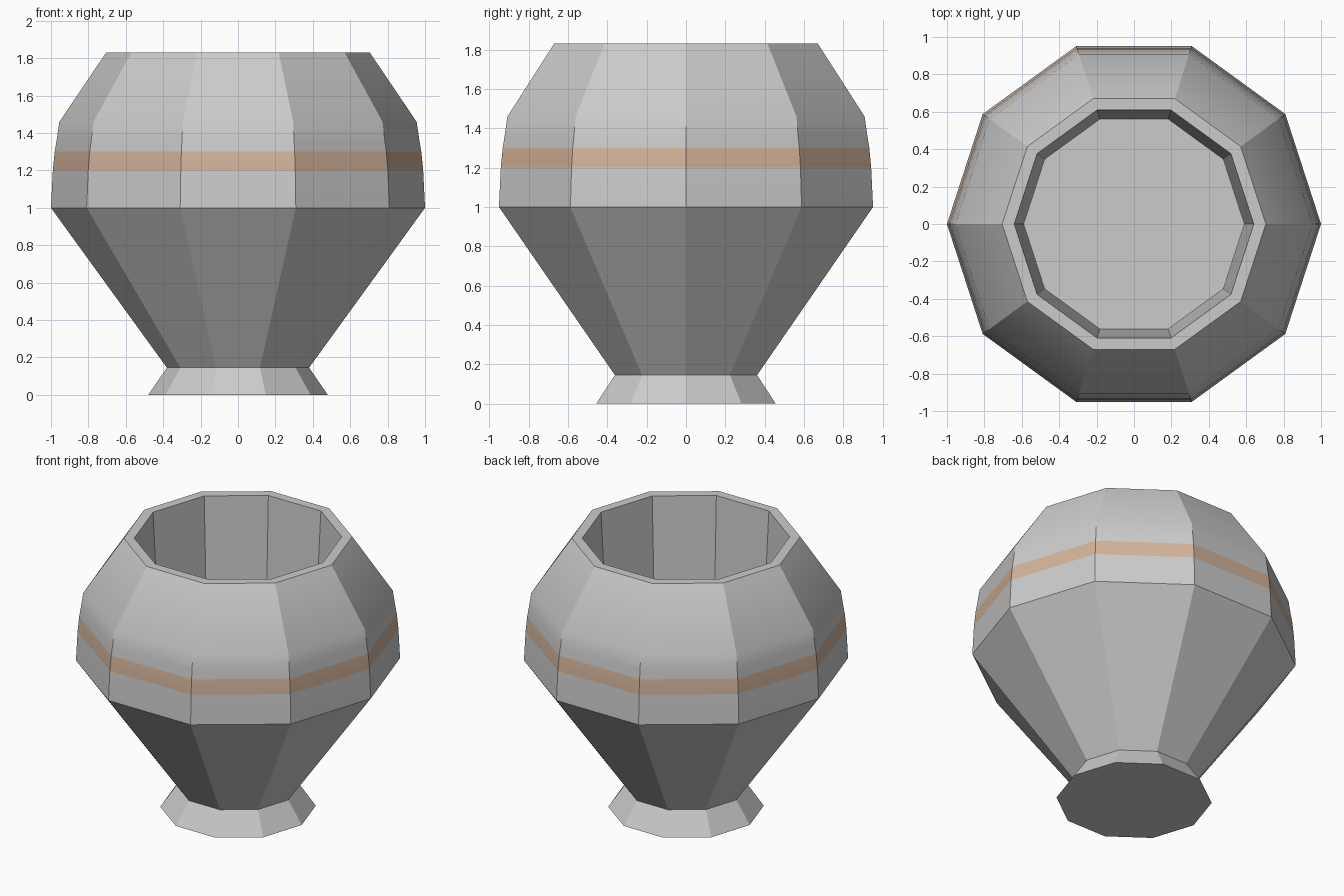
import bpy
import math

if "Cube" in bpy.data.objects:
    bpy.data.objects.remove(bpy.data.objects["Cube"])

SIDES = 10


def material(name, rgb):
    mat = bpy.data.materials.new(name)
    mat.diffuse_color = (*rgb, 1)
    mat.use_nodes = True
    mat.node_tree.nodes["Principled BSDF"].inputs["Base Color"].default_value = mat.diffuse_color
    return mat


def lathe(name, profile, cap_start=False, cap_end=False):
    """Spin (radius, z) points into a ten-sided shell."""
    verts = [(r * math.cos(math.tau * i / SIDES), r * math.sin(math.tau * i / SIDES), z)
             for r, z in profile for i in range(SIDES)]
    faces = []
    for k in range(len(profile) - 1):
        a, b = k * SIDES, (k + 1) * SIDES
        for i in range(SIDES):
            j = (i + 1) % SIDES
            faces.append((a + i, a + j, b + j, b + i))
    if cap_start:
        faces.append(tuple(reversed(range(SIDES))))
    if cap_end:
        start = (len(profile) - 1) * SIDES
        faces.append(tuple(range(start, start + SIDES)))
    mesh = bpy.data.meshes.new(name)
    mesh.from_pydata(verts, [], faces)
    obj = bpy.data.objects.new(name, mesh)
    bpy.context.collection.objects.link(obj)
    bpy.ops.object.select_all(action='DESELECT')
    obj.select_set(True)
    bpy.context.view_layer.objects.active = obj
    bpy.ops.object.shade_smooth_by_angle(angle=math.radians(28))
    return obj


# Flared foot with closed underside
lathe("foot", [(0.48, 0), (0.38, 0.145)], cap_start=True)

# Vase body: lower cone, belly, shoulder, rim, inner wall and floor
body = lathe("vase_body", [
    (0.38, 0.145), (1.0, 1.0), (0.99, 1.2), (0.98, 1.3), (0.97, 1.36),
    (0.955, 1.46), (0.705, 1.83), (0.64, 1.83), (0.59, 0.9),
], cap_end=True)

# Painted band around the belly
body.data.materials.append(material("clay_grey", (0.8, 0.8, 0.8)))
body.data.materials.append(material("band_brown", (0.65, 0.45, 0.32)))
for face in body.data.polygons:
    if 1.2 < face.center.z < 1.3:
        face.material_index = 1
